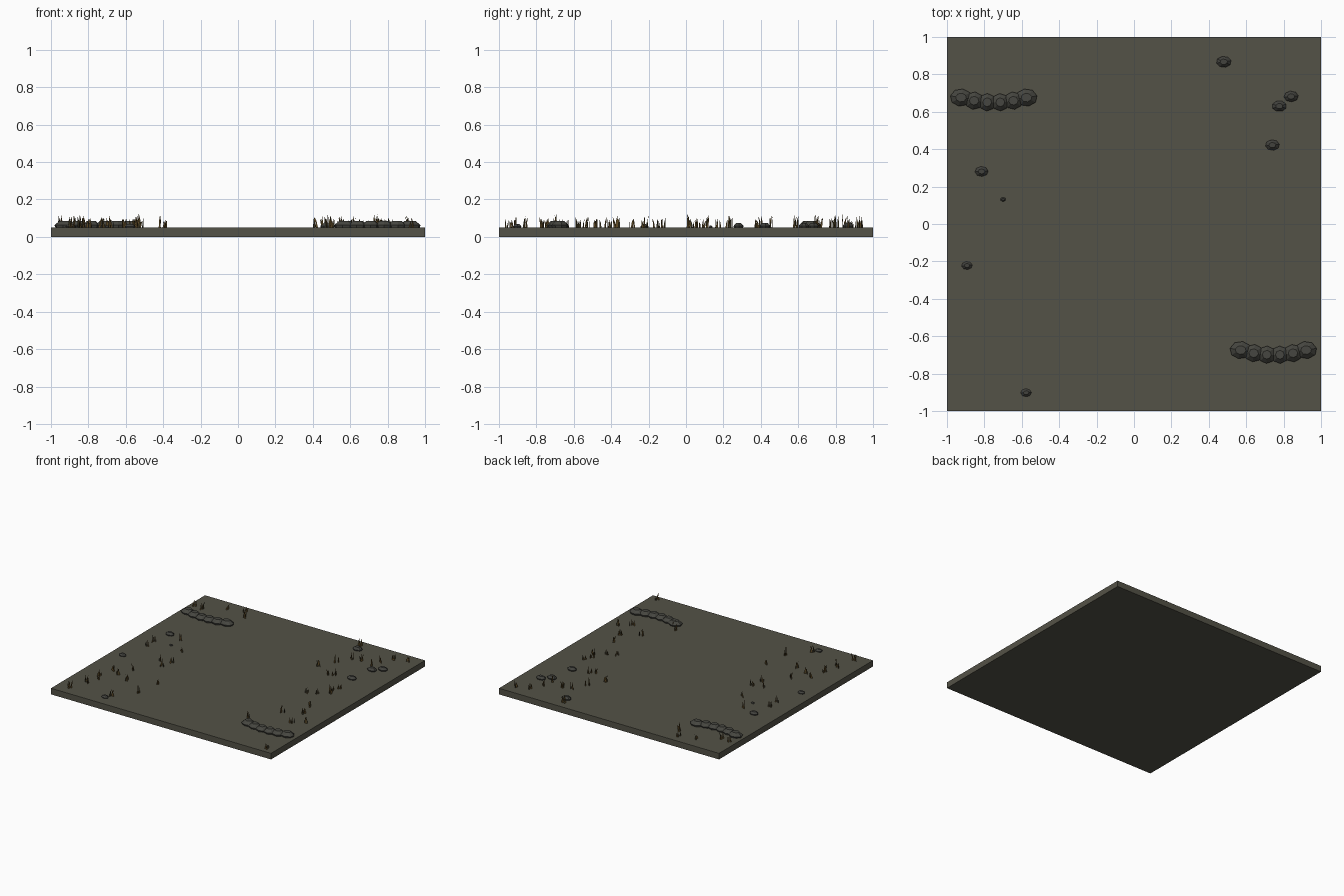
import bpy, bmesh, math, random
from mathutils import Vector

if "Cube" in bpy.data.objects:
    bpy.data.objects.remove(bpy.data.objects["Cube"])

random.seed(4)
TOP = 0.05


def material(name, rgb):
    m = bpy.data.materials.new(name)
    m.diffuse_color = (*rgb, 1)
    m.use_nodes = True
    m.node_tree.nodes["Principled BSDF"].inputs["Base Color"].default_value = m.diffuse_color
    return m


MUD = material("mud", (0.088, 0.085, 0.063))
SACK = material("sack grey", (0.062, 0.062, 0.052))
STONE = material("dark stone", (0.055, 0.055, 0.048))
DRY = material("dry grass", (0.115, 0.07, 0.02))
DARK = material("dark grass", (0.05, 0.042, 0.018))


def finish(name, bm, mats):
    me = bpy.data.meshes.new(name)
    bm.to_mesh(me)
    bm.free()
    for m in mats:
        me.materials.append(m)
    ob = bpy.data.objects.new(name, me)
    bpy.context.collection.objects.link(ob)
    return ob


def lump(bm, x, y, rx, ry, h, turn=0.0, sides=8):
    """Squashed faceted lump: stacked rings with a flat top."""
    rings = []
    for r, z in ((0.86, -0.005), (1.0, 0.35 * h), (0.5, h)):
        rings.append([bm.verts.new((
            x + rx * r * math.cos(turn + math.tau * i / sides),
            y + ry * r * math.sin(turn + math.tau * i / sides),
            TOP + z)) for i in range(sides)])
    for a, b in zip(rings, rings[1:]):
        for i in range(sides):
            j = (i + 1) % sides
            bm.faces.new((a[i], a[j], b[j], b[i]))
    bm.faces.new(rings[-1])
    bm.faces.new(rings[0][::-1])


# Ground slab
bm = bmesh.new()
bmesh.ops.create_cube(bm, size=1)
for v in bm.verts:
    v.co = Vector((v.co.x * 2, v.co.y * 2, (v.co.z + 0.5) * TOP))
finish("ground_slab", bm, [MUD])

# Two curved rows of sacks, six each
for name, cx, cy in (("sack_row_back", -0.75, 0.65), ("sack_row_front", 0.745, -0.70)):
    bm = bmesh.new()
    for i in range(6):
        t = (i - 2.5) / 2.5
        r = 0.047 + 0.011 * t * t
        lump(bm, cx + 0.175 * t, cy + 0.026 * t * t, r, 0.047, 0.036, 0.2 * t)
    finish(name, bm, [SACK])

# Scattered stones: x, y, radius
bm = bmesh.new()
for x, y, r in ((0.48, 0.867, 0.04), (0.84, 0.682, 0.039), (0.777, 0.63, 0.039),
                (0.74, 0.422, 0.038), (-0.815, 0.281, 0.036), (-0.70, 0.132, 0.015),
                (-0.893, -0.222, 0.029), (-0.577, -0.902, 0.029)):
    lump(bm, x, y, r, r * 0.75, r * 0.65, random.random())
finish("stones", bm, [STONE])

# Grass tufts: thin upright blades with no thickness
LEFT = ((-.89, -.92), (-.86, -.75), (-.82, -.77), (-.83, -.62), (-.79, -.66), (-.55, -.86),
        (-.80, -.49), (-.73, -.53), (-.62, -.56), (-.68, -.39), (-.41, -.70), (-.39, -.49),
        (-.84, .02), (-.84, .11), (-.61, -.14), (-.54, -.22), (-.52, -.12), (-.69, .24),
        (-.57, .08), (-.88, .78), (-.95, .80), (-.72, .89), (-.59, .93), (-.53, .85))
RIGHT = ((.93, -.95), (.50, -.59), (.56, -.65), (.66, -.36), (.82, -.47), (.90, -.42),
         (.80, -.29), (.60, .03), (.77, -.16), (.68, .06), (.76, .12), (.74, .17),
         (.60, .40), (.48, .59), (.77, .22), (.54, .70), (.46, .93), (.62, .72),
         (.74, .69), (.75, .78), (.80, .88), (.91, .91), (.41, .46), (.56, .38))
for name, tufts in (("grass_left", LEFT), ("grass_right", RIGHT)):
    bm = bmesh.new()
    for x, y in tufts:
        tall = random.uniform(0.045, 0.075)
        for k in range(4):
            a = random.uniform(0, math.pi)
            d = Vector((math.cos(a), math.sin(a), 0))
            base = Vector((x + random.uniform(-.014, .014),
                           y + random.uniform(-.014, .014), TOP))
            h = tall * random.uniform(0.6, 1.05)
            w = 0.006
            lean = d * random.uniform(-0.014, 0.014)
            up = Vector((0, 0, h))
            f = bm.faces.new([bm.verts.new(p) for p in (
                base - d * w, base + d * w,
                base + d * w * 0.7 + lean * 0.4 + up * 0.55,
                base + lean + up,
                base - d * w * 0.7 + lean * 0.4 + up * 0.55)])
            f.material_index = 1 if k == 3 else 0
    finish(name, bm, [DRY, DARK])
